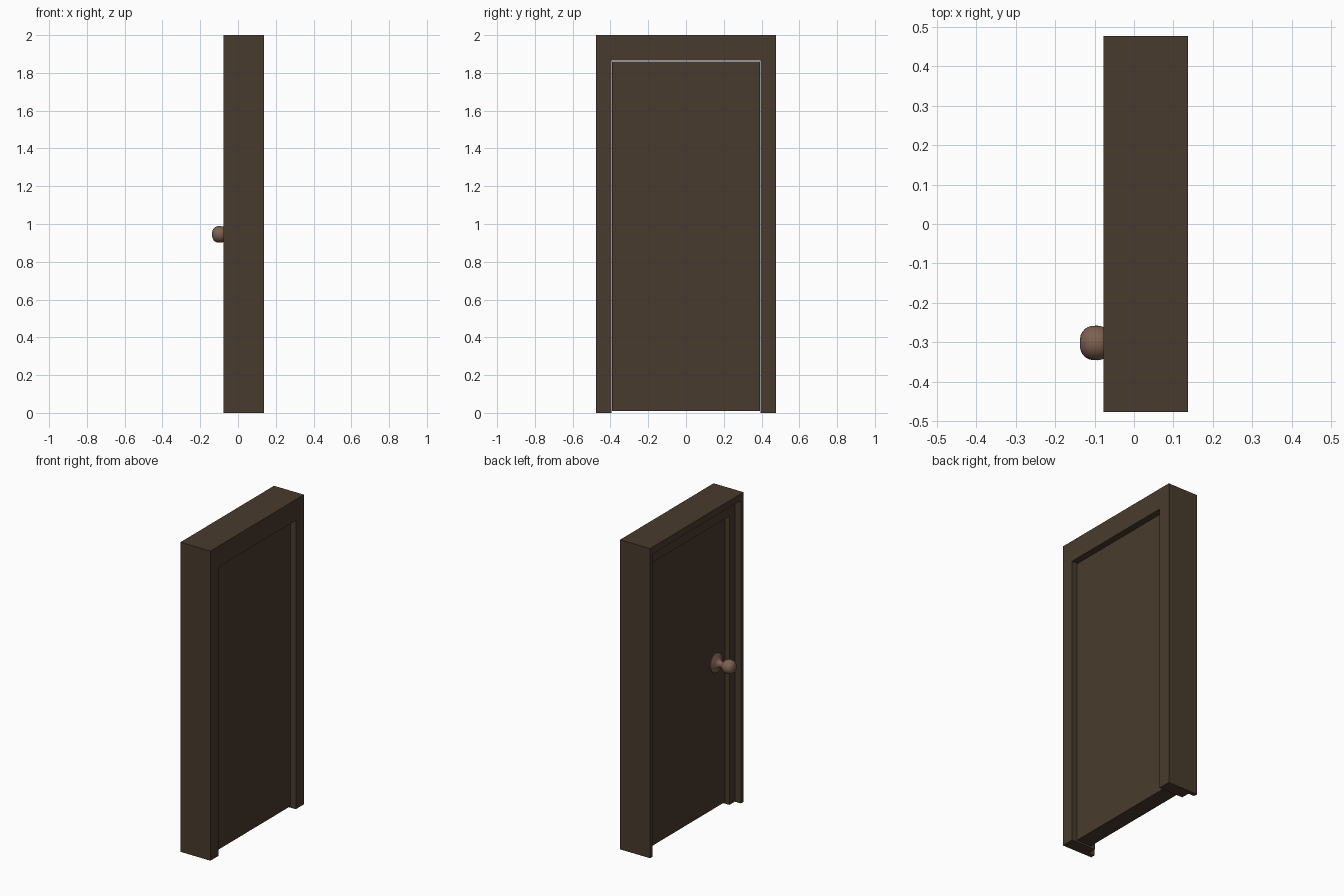
import bpy, bmesh, math
from mathutils import Matrix, Vector

cube = bpy.data.objects.get("Cube")
if cube:
    bpy.data.objects.remove(cube, do_unlink=True)


def material(name, colour):
    m = bpy.data.materials.new(name)
    m.use_nodes = True
    m.diffuse_color = (*colour, 1)
    m.node_tree.nodes["Principled BSDF"].inputs["Base Color"].default_value = (*colour, 1)
    return m


def make_object(name, bm, mat):
    bmesh.ops.recalc_face_normals(bm, faces=bm.faces[:])
    mesh = bpy.data.meshes.new(name)
    bm.to_mesh(mesh)
    bm.free()
    obj = bpy.data.objects.new(name, mesh)
    mesh.materials.append(mat)
    bpy.context.collection.objects.link(obj)
    return obj


def bridge(bm, ring_a, ring_b):
    n = len(ring_a)
    for i in range(n):
        j = (i + 1) % n
        bm.faces.new((ring_a[i], ring_a[j], ring_b[j], ring_b[i]))


dark_wood = material("dark wood", (0.066, 0.044, 0.026))
copper = material("copper brown", (0.205, 0.117, 0.082))

# Main dimensions
half_width, height = 0.477, 2.0
jamb, lintel = 0.083, 0.135
back, step, front = -0.077, -0.034, 0.137
lip = 0.33  # share of the frame thickness kept beside the rebate

# Frame: rebated section swept up one jamb, across the lintel and down the other
section = [(back, 0), (front, 0), (front, 1), (step, 1), (step, lip), (back, lip)]
bm = bmesh.new()
rings = []
for side, top in ((-1, False), (-1, True), (1, True), (1, False)):
    rings.append([bm.verts.new((x, side * (half_width - w * jamb),
                                height - w * lintel if top else 0))
                  for x, w in section])
for a, b in zip(rings, rings[1:]):
    bridge(bm, a, b)
bm.faces.new(rings[0])
bm.faces.new(rings[-1])
make_object("door_frame", bm, dark_wood)

# Door leaf, with a small gap above and below
x0, x1, z0, z1 = -0.003, 0.101, 0.011, 1.86
bm = bmesh.new()
size = Vector((x1 - x0, 2 * (half_width - jamb) - 0.002, z1 - z0))
centre = Vector(((x0 + x1) / 2, 0, (z0 + z1) / 2))
bmesh.ops.create_cube(bm, size=1, matrix=Matrix.Translation(centre) @ Matrix.Diagonal((*size, 1)))
make_object("door_leaf", bm, dark_wood)

# Knob: rosette, neck and rounded grip turned about one axis (distance, radius)
profile = [(0, 0.062), (0.006, 0.062), (0.011, 0.056), (0.015, 0.042),
           (0.02, 0.03), (0.03, 0.022), (0.042, 0.019), (0.052, 0.021)]
grip_centre, grip_length, grip_radius = 0.094, 0.041, 0.044
for i in range(11):
    a = math.radians(150 - 14 * i)
    flat = abs(math.cos(a)) ** 0.85
    profile.append((grip_centre - grip_length * math.copysign(flat, math.cos(a)) * -1,
                    grip_radius * math.sin(a) ** 0.85))
bm = bmesh.new()
segments = 32
rings = []
for d, r in profile:
    rings.append([bm.verts.new((x0 - d, -0.302 + r * math.cos(t), 0.945 + r * math.sin(t)))
                  for t in (math.tau * k / segments for k in range(segments))])
for a, b in zip(rings, rings[1:]):
    bridge(bm, a, b)
bm.faces.new(rings[0])
bm.faces.new(rings[-1])
knob = make_object("door_knob", bm, copper)
bpy.ops.object.select_all(action="DESELECT")
knob.select_set(True)
bpy.context.view_layer.objects.active = knob
bpy.ops.object.shade_smooth_by_angle(angle=math.radians(40))
